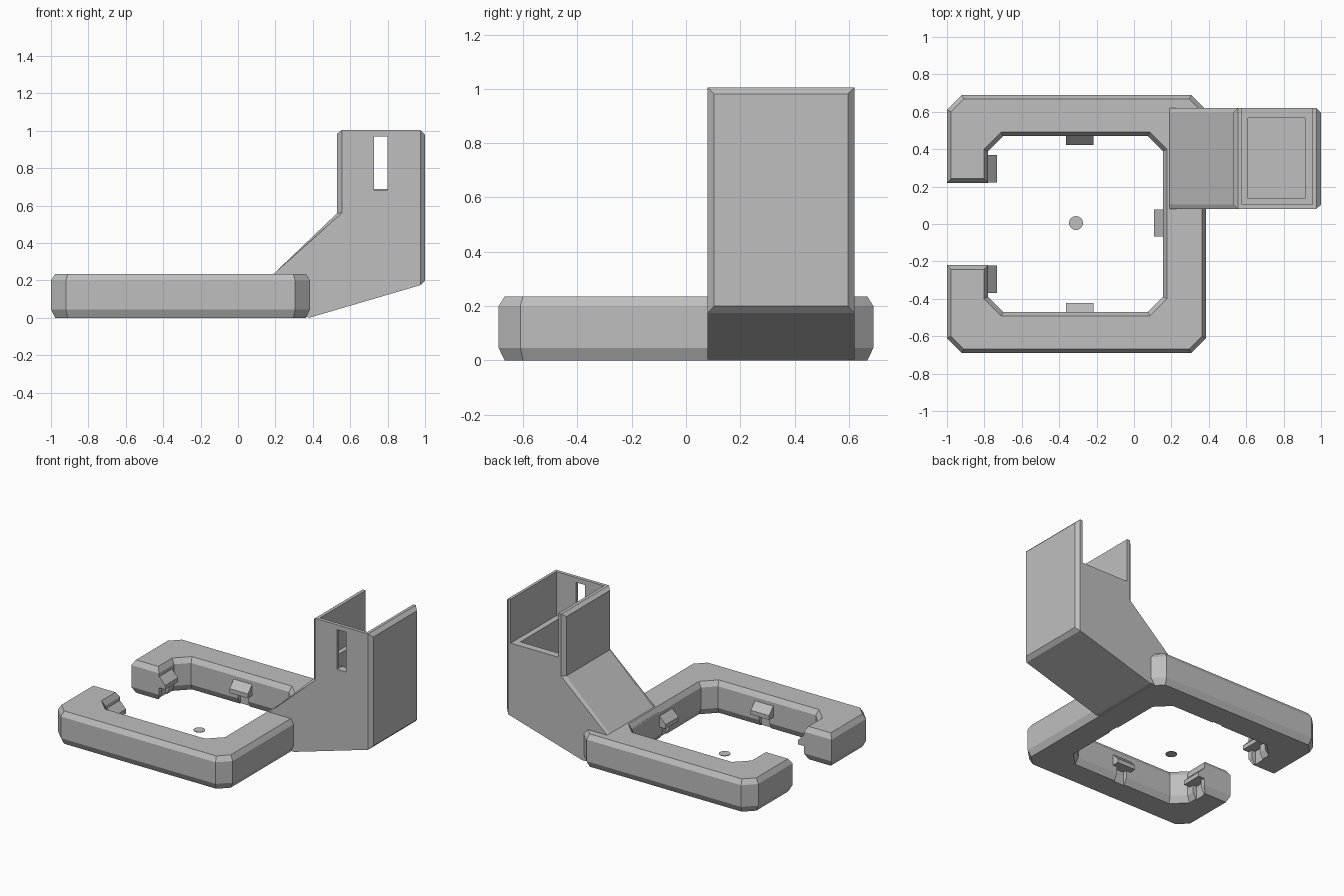
import bpy, bmesh, math
from mathutils import Vector, Matrix

if "Cube" in bpy.data.objects:
    bpy.data.objects.remove(bpy.data.objects["Cube"], do_unlink=True)

GREY = (0.52, 0.52, 0.52, 1)
grey = bpy.data.materials.new("plain grey")
grey.use_nodes = True
grey.diffuse_color = GREY
grey.node_tree.nodes["Principled BSDF"].inputs["Base Color"].default_value = GREY


def finish(name, bm):
    bmesh.ops.remove_doubles(bm, verts=bm.verts, dist=1e-4)
    bmesh.ops.recalc_face_normals(bm, faces=bm.faces)
    mesh = bpy.data.meshes.new(name)
    bm.to_mesh(mesh)
    bm.free()
    mesh.materials.append(grey)
    obj = bpy.data.objects.new(name, mesh)
    bpy.context.collection.objects.link(obj)
    return obj


def loft(name, loops):
    """Skin matching loops of points and cap both ends."""
    bm = bmesh.new()
    rings = [[bm.verts.new(p) for p in loop] for loop in loops]
    n = len(rings[0])
    for a, b in zip(rings, rings[1:]):
        for i in range(n):
            j = (i + 1) % n
            bm.faces.new((a[i], a[j], b[j], b[i]))
    bm.faces.new(rings[0])
    bm.faces.new(rings[-1])
    return finish(name, bm)


def box(name, lo, hi):
    (x0, y0, z0), (x1, y1, z1) = lo, hi
    corners = [(x0, y0), (x1, y0), (x1, y1), (x0, y1)]
    return loft(name, [[(x, y, z) for x, y in corners] for z in (z0, z1)])


def cut(target, cutter):
    cutter.hide_render = True
    cutter.hide_viewport = True
    cutter.display_type = 'WIRE'
    mod = target.modifiers.new(cutter.name, 'BOOLEAN')
    mod.operation = 'DIFFERENCE'
    mod.solver = 'EXACT'
    mod.object = cutter


def inset(points, d):
    """Mitred inward offset of a clockwise outline."""
    out = []
    for i, p in enumerate(points):
        a = (p - points[i - 1]).normalized()
        b = (points[(i + 1) % len(points)] - p).normalized()
        na, nb = Vector((a.y, -a.x)), Vector((b.y, -b.x))
        out.append(p + (na + nb) * d / (1 + na.dot(nb)))
    return out


# C-shaped frame with chamfered rims
half = [(-0.78, 0.22), (-1, 0.22), (-1, 0.61), (-0.92, 0.69), (0.305, 0.69), (0.385, 0.61)]
inner = [(0.155, 0.39), (0.075, 0.47), (-0.70, 0.47), (-0.78, 0.39)]
outline = half + [(x, -y) for x, y in reversed(half)]
outline += [(x, -y) for x, y in reversed(inner)] + inner
outline = [Vector(p) for p in outline]
levels = [(0, 0.022), (0.045, 0), (0.2, 0), (0.235, 0.022)]
frame = loft("frame", [[(p.x, p.y, z) for p in inset(outline, d)] for z, d in levels])


# Snap hooks on the inner walls, each above a small notch
def hook(name, x, y, angle):
    place = Matrix.Translation((x, y, 0)) @ Matrix.Rotation(angle, 4, 'Z')
    profile = [(-0.015, 0.185), (0, 0.175), (0.048, 0.125), (0.048, 0.095), (-0.015, 0.095)]
    loft(name, [[place @ Vector((d, w, z)) for d, z in profile] for w in (-0.073, 0.073)])
    notch = box(name + "_notch_cutter", (-0.03, -0.04, -0.05), (0.02, 0.04, 0.096))
    notch.data.transform(place)
    cut(frame, notch)


hook("back_hook", -0.29, 0.47, -math.pi / 2)
hook("front_hook", -0.29, -0.47, math.pi / 2)
hook("side_hook", 0.155, 0.005, math.pi)
hook("back_end_hook", -0.78, 0.295, 0)
hook("front_end_hook", -0.78, -0.295, 0)

# Arm and tower: side profile with chamfered long edges
core = [(0.157, 0.03), (0.385, 0.002), (0.975, 0.175), (0.975, 0.175), (0.975, 1.005),
        (0.975, 1.005), (0.555, 1.005), (0.555, 1.005), (0.555, 0.56), (0.19, 0.235), (0.157, 0.205)]
full = list(core)
full[3], full[4] = (1.0, 0.2), (1.0, 0.98)
full[7], full[8] = (0.53, 0.985), (0.53, 0.56)
sections = [(0.08, core), (0.104, full), (0.596, full), (0.62, core)]
tower = loft("tower", [[(x, y, z) for x, z in prof] for y, prof in sections])

# Upper bay open to the back, deep well below it, and the front slot
cut(tower, box("bay_cutter", (0.578, 0.104, 0.69), (0.955, 0.75, 1.2)))
cut(tower, box("well_cutter", (0.61, 0.137, 0.3), (0.915, 0.567, 0.8)))
cut(tower, box("slot_cutter", (0.727, 0, 0.685), (0.8, 0.2, 0.97)))

# Small disc on the ground in the middle of the frame
bm = bmesh.new()
bmesh.ops.create_cone(bm, cap_ends=True, segments=32, radius1=0.037, radius2=0.037, depth=0.004,
                      matrix=Matrix.Translation((-0.31, 0.005, 0.002)))
finish("centre_disc", bm)
